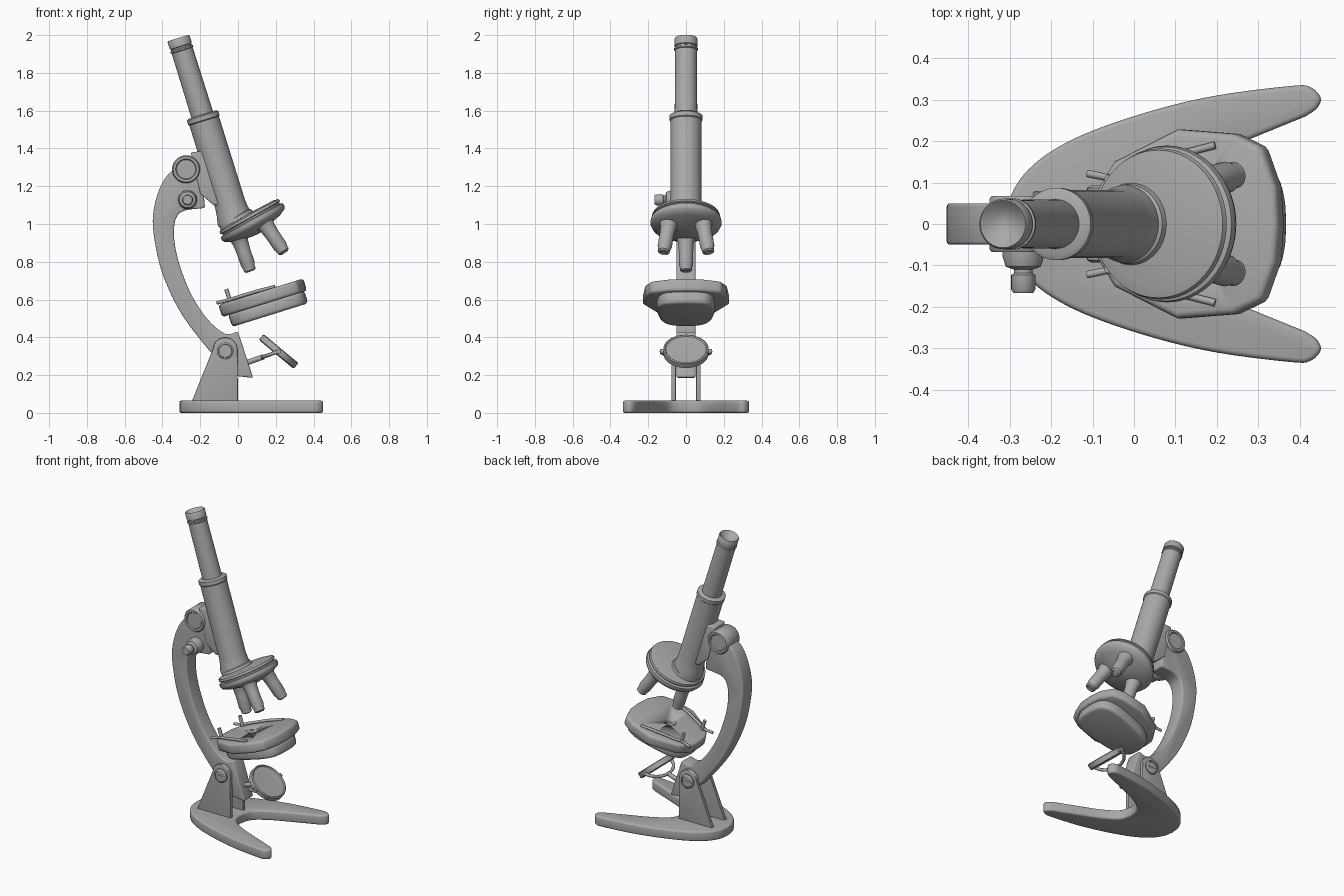
import bpy, bmesh, math
from mathutils import Vector, Matrix

cube = bpy.data.objects.get("Cube")
if cube:
    bpy.data.objects.remove(cube, do_unlink=True)

grey = bpy.data.materials.new("grey")
grey.use_nodes = True
colour = (0.4, 0.4, 0.4, 1)
grey.diffuse_color = colour
grey.node_tree.nodes["Principled BSDF"].inputs["Base Color"].default_value = colour


def finish(obj, bevel=0):
    """Material, rounded edges and smooth shading."""
    obj.data.materials.append(grey)
    bpy.ops.object.select_all(action='DESELECT')
    obj.select_set(True)
    bpy.context.view_layer.objects.active = obj
    if bevel:
        mod = obj.modifiers.new("bevel", 'BEVEL')
        mod.width, mod.segments, mod.angle_limit = bevel, 3, math.radians(40)
        bpy.ops.object.modifier_apply(modifier=mod.name)
    if obj.type == 'MESH':
        bpy.ops.object.shade_smooth_by_angle(angle=math.radians(40))
    return obj


def new_object(name, bm):
    bmesh.ops.recalc_face_normals(bm, faces=bm.faces)
    mesh = bpy.data.meshes.new(name)
    bm.to_mesh(mesh)
    bm.free()
    obj = bpy.data.objects.new(name, mesh)
    bpy.context.collection.objects.link(obj)
    return obj


def lathe(name, profile, origin, direction, steps=48):
    """Spin (radius, distance) points around a direction."""
    bm = bmesh.new()
    verts = [bm.verts.new((r, 0, s)) for r, s in profile]
    edges = [bm.edges.new(pair) for pair in zip(verts, verts[1:])]
    bmesh.ops.spin(bm, geom=verts + edges, axis=(0, 0, 1), cent=(0, 0, 0),
                   steps=steps, angle=math.tau)
    bmesh.ops.remove_doubles(bm, verts=bm.verts, dist=1e-5)
    turn = Vector(direction).to_track_quat('Z', 'Y').to_matrix().to_4x4()
    bm.transform(Matrix.Translation(origin) @ turn)
    return finish(new_object(name, bm))


def prism(name, outline, low, high, frame, bevel=0):
    """Extrude a flat outline from low to high in a frame."""
    bm = bmesh.new()
    face = bm.faces.new([bm.verts.new((a, b, low)) for a, b in outline])
    top = bmesh.ops.extrude_face_region(bm, geom=[face])["geom"]
    bmesh.ops.translate(bm, vec=(0, 0, high - low),
                        verts=[g for g in top if isinstance(g, bmesh.types.BMVert)])
    bm.transform(frame)
    return finish(new_object(name, bm), bevel)


def rod(name, points, radius):
    curve = bpy.data.curves.new(name, 'CURVE')
    curve.dimensions = '3D'
    curve.bevel_depth, curve.bevel_resolution, curve.use_fill_caps = radius, 2, True
    spline = curve.splines.new('POLY')
    spline.points.add(len(points) - 1)
    for p, co in zip(spline.points, points):
        p.co = (*co, 1)
    spline.use_smooth = True
    obj = bpy.data.objects.new(name, curve)
    bpy.context.collection.objects.link(obj)
    return finish(obj)


def smooth_path(pts, n=5):
    """Catmull-Rom curve through 2D points."""
    v = [Vector(p) for p in pts]
    v = [2 * v[0] - v[1]] + v + [2 * v[-1] - v[-2]]
    out = []
    for a, b, c, d in zip(v, v[1:], v[2:], v[3:]):
        for i in range(n):
            t = i / n
            out.append((2 * b + (c - a) * t + (2 * a - 5 * b + 4 * c - d) * t * t
                        + (3 * b - a - 3 * c + d) * t ** 3) / 2)
    return out + [v[-2]]


def mirrored(half):
    """Close a half outline by reflecting it in the x axis."""
    return half + [(a, -b) for a, b in reversed(half) if abs(b) > 1e-4]


FLAT = Matrix.Identity(4)
SIDE = Matrix.Rotation(math.pi / 2, 4, 'X')       # outline in x and z
TILT = math.radians(17.3)
axis = Vector((math.sin(TILT), 0, -math.cos(TILT)))

# Horseshoe foot
outer = smooth_path([(-.31, 0), (-.3, .06), (-.265, .12), (-.2, .175), (-.1, .225), (.05, .275),
                     (.2, .31), (.38, .333), (.425, .33), (.45, .305), (.442, .28), (.415, .26)])
inner = smooth_path([(.28, .205), (.15, .15), (.06, .095), (.03, .05), (.02, 0)])
prism("foot", mirrored(outer + inner), 0, .065, FLAT, .012)

# Pair of uprights with screws
upright = [(-.245, .06), (-.128, .35)]
upright += [(-.068 + .065 * math.cos(a), .335 + .065 * math.sin(a))
            for a in [math.radians(160 - 20 * i) for i in range(9)]]
upright += [(0, .06)]
for side, s in (("right", -1), ("left", 1)):
    low, high = sorted((-s * .054, -s * .078))
    prism(side + "_upright", upright, low, high, SIDE, .004)
    lathe(side + "_screw", [(0, 0), (.045, 0), (.045, .012), (.036, .018), (.034, .013), (0, .013)],
          (-.068, s * .075, .328), (0, s, 0), 32)
    prism(side + "_screw_slot", [(-.1, .324), (-.036, .324), (-.036, .332), (-.1, .332)],
          *sorted((-s * .086, -s * .09)), SIDE)

# Curved arm with tail
back = smooth_path([(-.2, 1.38), (-.315, 1.31), (-.4, 1.22), (-.45, 1.05), (-.434, .87),
                    (-.386, .7), (-.29, .51), (-.143, .32), (-.07, .25)])
front = smooth_path([(0, .43), (-.07, .42), (-.165, .5), (-.254, .64), (-.317, .81),
                     (-.339, .94), (-.328, 1.03), (-.286, 1.07), (-.175, 1.085)])
prism("arm", back + [(-.005, .195), (.08, .185)] + front, -.05, .05, SIDE, .008)
prism("rack_block", [(-.25, 1.38), (-.19, 1.385), (-.08, 1.1), (-.13, 1.1), (-.2, 1.16)],
      -.055, .055, SIDE, .008)

# Focus knobs
lathe("coarse_knob", [(0, -.062), (.05, -.062), (.055, -.068), (.068, -.068), (.074, -.06),
                      (.074, .06), (.068, .068), (.055, .068), (.05, .062), (0, .062)],
      (-.275, 0, 1.29), (0, 1, 0))
lathe("fine_knob", [(0, 0), (.05, 0), (.05, .03), (.042, .055), (.022, .062), (.022, .07),
                    (.029, .075), (.029, .11), (.024, .118), (0, .118)],
      (-.267, -.048, 1.128), (0, -1, 0), 32)

# Tube with eyepiece
lathe("eyepiece", [(0, .035), (.035, .025), (.052, .004), (.057, 0), (.061, .006), (.061, .045),
                   (.056, .048), (.056, .055), (.063, .058), (.063, .066), (.058, .07),
                   (.06, .45), (0, .45)], (-.316, 0, 1.985), axis)
lathe("main_tube", [(0, .425), (.075, .425), (.087, .432), (.087, .455), (.082, .46),
                    (.082, .92), (.086, .96), (.094, 1.0), (.094, 1.02), (0, 1.02)],
      (-.316, 0, 1.985), axis)

# Revolving nosepiece
nose_tilt = math.radians(29)
down = Vector((math.sin(nose_tilt), 0, -math.cos(nose_tilt)))
along = Vector((math.cos(nose_tilt), 0, math.sin(nose_tilt)))
hub = Vector((.075, 0, 1.015))
lathe("nosepiece", [(0, -.045), (.15, -.042), (.178, -.035), (.182, -.022), (.172, -.018),
                    (.172, -.01), (.186, -.006), (.189, .01), (.182, .026), (.15, .042),
                    (.1, .055), (.05, .07), (0, .075)], hub, down, 64)
lathe("nose_collar", [(0, -.075), (.08, -.07), (.095, -.06), (.1, -.035), (0, -.035)],
      hub - along * .07, down)

# Three objectives
objective = [(0, 0), (.062, 0), (.05, .025), (.042, .05), (.038, .1), (.038, .17), (.032, .19),
             (.032, .205), (.022, .212), (.018, .206), (0, .206)]
for name, angle in (("rear", math.pi), ("right", -math.pi / 3), ("left", math.pi / 3)):
    radial = along * math.cos(angle) + Vector((0, math.sin(angle), 0))
    lathe(name + "_objective", objective, hub + radial * .1 + down * .02,
          down + radial * .18, 32)

# Tilted stage with centre hole
stage_frame = Matrix.Translation((.13, 0, .61)) @ Matrix.Rotation(-TILT, 4, 'Y')
stage = prism("stage", mirrored([(-.235, 0), (-.23, .07), (-.18, .15), (-.02, .228), (.125, .217),
                                 (.195, .185), (.23, .09), (.236, 0)]),
              -.035, .033, stage_frame, .016)
cutter = lathe("hole_cutter", [(0, 0), (.032, 0), (.032, .1), (0, .1)],
               stage_frame @ Vector((-.01, 0, .005)), -axis, 32)
mod = stage.modifiers.new("hole", 'BOOLEAN')
mod.operation, mod.object = 'DIFFERENCE', cutter
bpy.context.view_layer.objects.active = stage
bpy.ops.object.modifier_apply(modifier=mod.name)
bpy.data.objects.remove(cutter, do_unlink=True)

# Block beneath the stage
prism("stage_underside", mirrored(smooth_path([(-.2, 0), (-.19, .07), (-.13, .125), (0, .15),
                                               (.12, .152), (.195, .12), (.218, .06), (.222, 0)], 3)),
      -.1, -.03, stage_frame, .018)

# Stage clips and pins
for side, s in (("right", -1), ("left", 1)):
    rod(side + "_clip", [stage_frame @ Vector(p) for p in
                         [(-.24, s * .122, .045), (-.17, s * .108, .042), (-.14, s * .128, .042),
                          (-.02, s * .165, .042), (.08, s * .19, .036)]], .009)
    rod(side + "_clip_pin", [stage_frame @ Vector((-.17, s * .108, h)) for h in (.02, .1)], .011)

# Mirror with fork
lathe("mirror", [(0, -.02), (.112, -.02), (.12, -.014), (.12, .016), (.113, .02),
                 (.107, .014), (0, .01)], (.215, 0, .325), (.64, 0, .77))
fork = []
for i in range(17):
    a = math.pi * (i / 16 - .5)
    fork.append((.215 - .085 * math.cos(a), .13 * math.sin(a), .325 - .03 * math.cos(a)))
rod("mirror_fork", fork, .01)
rod("mirror_stem", [(.03, 0, .26), (.135, 0, .297)], .014)
for side, s in (("right", -1), ("left", 1)):
    rod(side + "_mirror_pivot", [(.215, s * .11, .325), (.215, s * .138, .325)], .013)
